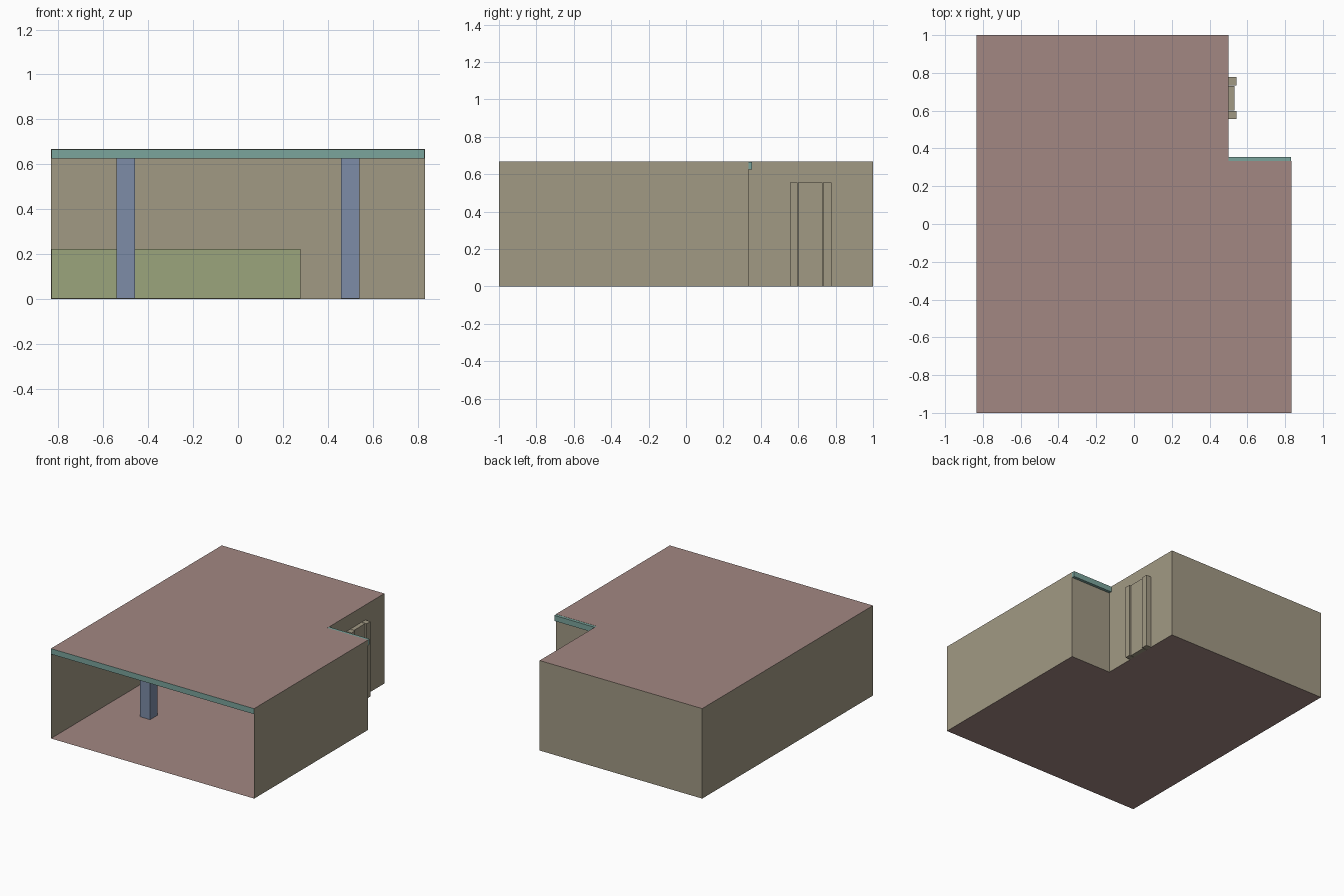
import bpy
import bmesh

old = bpy.data.objects.get("Cube")
if old:
    bpy.data.objects.remove(old, do_unlink=True)

W, D, H = 0.833, 1.0, 0.667       # half width, half depth, height
NX, NY = 0.5, 0.333               # inner corner of the notch
BEAM = 0.042


def material(name, rgb):
    linear = [(c / 255) ** 2.2 for c in rgb] + [1]
    m = bpy.data.materials.new(name)
    m.use_nodes = True
    m.diffuse_color = linear
    m.node_tree.nodes["Principled BSDF"].inputs["Base Color"].default_value = linear
    return m


wall_mat = material("wall_tan", (160, 152, 131))
slab_mat = material("slab_mauve", (161, 134, 129))
beam_mat = material("beam_teal", (122, 163, 155))
column_mat = material("column_blue", (124, 139, 166))
counter_mat = material("counter_green", (154, 163, 123))


def finish(name, bm, mat):
    mesh = bpy.data.meshes.new(name)
    bm.to_mesh(mesh)
    bm.free()
    mesh.materials.append(mat)
    ob = bpy.data.objects.new(name, mesh)
    bpy.context.collection.objects.link(ob)
    return ob


def box(name, lo, hi, mat):
    bm = bmesh.new()
    bmesh.ops.create_cube(bm, size=1)
    for v in bm.verts:
        v.co = [(a + b) / 2 + c * (b - a) for a, b, c in zip(lo, hi, v.co)]
    return finish(name, bm, mat)


# L-shaped plan, starting and ending at the open front
plan = [(W, -D), (W, NY), (NX, NY), (NX, D), (-W, D), (-W, -D)]


def slab(name, z, up):
    bm = bmesh.new()
    face = bm.faces.new([bm.verts.new((x, y, z)) for x, y in plan])
    face.normal_update()
    if (face.normal.z > 0) != up:
        face.normal_flip()
    return finish(name, bm, slab_mat)


slab("floor", 0, False)
slab("ceiling", H, True)

# Thin walls on every side but the front
bm = bmesh.new()
for (x0, y0), (x1, y1) in zip(plan, plan[1:]):
    bm.faces.new([bm.verts.new(p) for p in
                  ((x0, y0, 0), (x1, y1, 0), (x1, y1, H), (x0, y0, H))])
bmesh.ops.remove_doubles(bm, verts=bm.verts, dist=0.0001)
finish("walls", bm, wall_mat)

# Cross beams just under the ceiling
gap = 0.001
beams = [("front_beam", -D, W), ("middle_beam", -NY - BEAM / 2, W),
         ("notch_beam", NY - BEAM / 2, W), ("back_beam", D - BEAM - gap, NX)]
for name, y, right in beams:
    box(name, (-W + gap, y, H - BEAM), (right - gap, y + BEAM, H - gap), beam_mat)

# Pair of square columns under the middle beam
for side, x in (("right", -0.5), ("left", 0.5)):
    box(side + "_column", (x - BEAM, -NY - BEAM, gap),
        (x + BEAM, -NY + BEAM, H - BEAM), column_mat)

# Long low counter against the right wall
box("counter", (-W + gap, 0.389, gap), (0.278, 0.5, 0.222), counter_mat)

# Side door in the notch: two jambs and a leaf
for name, y0, y1, x in (("front_jamb", 0.556, 0.597, 0.542),
                        ("door_leaf", 0.6, 0.73, 0.532),
                        ("back_jamb", 0.733, 0.778, 0.542)):
    box(name, (NX, y0, 0), (x, y1, 0.556), wall_mat)
